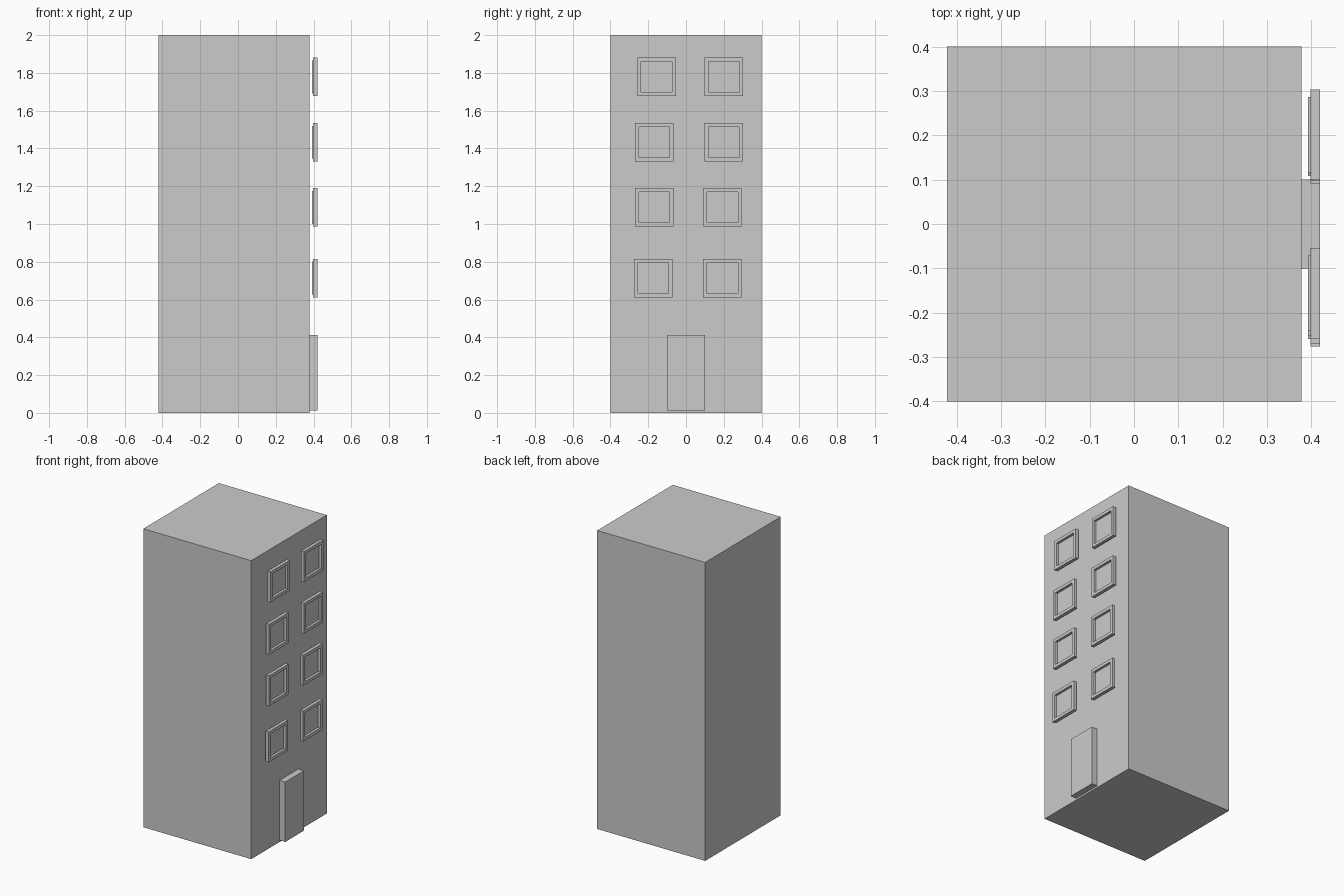
import bpy, bmesh

if "Cube" in bpy.data.objects:
    bpy.data.objects.remove(bpy.data.objects["Cube"])


def box(name, x, y, z):
    """Box from (min, max) ranges along each axis."""
    bm = bmesh.new()
    bmesh.ops.create_cube(bm, size=1)
    for v in bm.verts:
        for i, (lo, hi) in enumerate((x, y, z)):
            v.co[i] = hi if v.co[i] > 0 else lo
    return finish(name, bm)


def finish(name, bm):
    mesh = bpy.data.meshes.new(name)
    bm.to_mesh(mesh)
    bm.free()
    obj = bpy.data.objects.new(name, mesh)
    bpy.context.collection.objects.link(obj)
    return obj


def frame(name, x, cy, cz, outer, inner):
    """Square ring with an open centre, facing +x."""
    bm = bmesh.new()
    corners = ((-1, -1), (1, -1), (1, 1), (-1, 1))
    rings = [[bm.verts.new((px, cy + a * h, cz + b * h)) for a, b in corners]
             for px, h in ((x[0], outer), (x[1], outer), (x[1], inner), (x[0], inner))]
    for r in range(4):
        p, q = rings[r], rings[(r + 1) % 4]
        for i in range(4):
            j = (i + 1) % 4
            bm.faces.new((p[i], p[j], q[j], q[i]))
    bmesh.ops.recalc_face_normals(bm, faces=bm.faces)
    return finish(name, bm)


# Tower block and entrance door
box("building_body", (-0.422, 0.378), (-0.4, 0.4), (0, 2))
box("door", (0.376, 0.42), (-0.1, 0.1), (0.012, 0.413))

# Windows: height, left centre, right centre of each floor
floors = ((0.714, -0.174, 0.193), (1.088, -0.168, 0.193),
          (1.433, -0.168, 0.199), (1.779, -0.156, 0.201))
for n, (z, left, right) in enumerate(floors, 1):
    for side, y in (("left", left), ("right", right)):
        frame(f"window_frame_{n}_{side}", (0.398, 0.42), y, z, 0.102, 0.081)
        box(f"window_pane_{n}_{side}", (0.393, 0.403),
            (y - 0.085, y + 0.085), (z - 0.087, z + 0.087))
